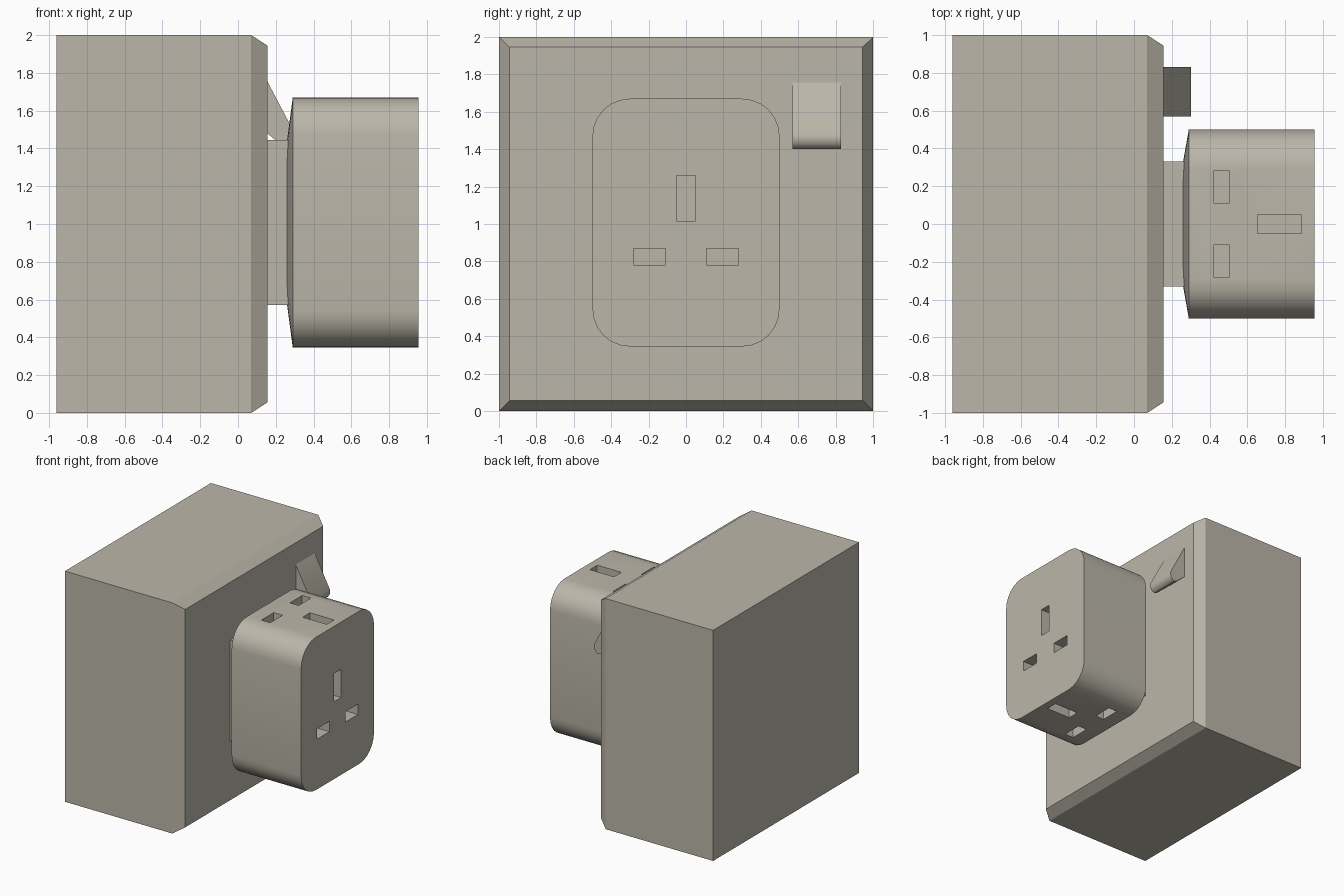
import bpy, bmesh, math

if "Cube" in bpy.data.objects:
    bpy.data.objects.remove(bpy.data.objects["Cube"])

beige = bpy.data.materials.new("warm_grey_plastic")
beige.diffuse_color = (0.50, 0.47, 0.40, 1)
beige.use_nodes = True
beige.node_tree.nodes["Principled BSDF"].inputs["Base Color"].default_value = beige.diffuse_color


def loft(bm, rings):
    """Closed solid through rings that share a vertex count."""
    rows = [[bm.verts.new(p) for p in r] for r in rings]
    for a, b in zip(rows, rows[1:]):
        for i in range(len(a)):
            j = (i + 1) % len(a)
            bm.faces.new((a[i], a[j], b[j], b[i]))
    bm.faces.new(rows[0][::-1])
    bm.faces.new(rows[-1])


def finish(bm, name):
    bmesh.ops.recalc_face_normals(bm, faces=bm.faces[:])
    me = bpy.data.meshes.new(name)
    bm.to_mesh(me)
    bm.free()
    me.materials.append(beige)
    ob = bpy.data.objects.new(name, me)
    bpy.context.collection.objects.link(ob)
    return ob


def activate(ob):
    bpy.ops.object.select_all(action='DESELECT')
    ob.select_set(True)
    bpy.context.view_layer.objects.active = ob


def rect(x, y, z0, z1):
    return [(x, -y, z0), (x, y, z0), (x, y, z1), (x, -y, z1)]


def box(bm, x0, x1, y0, y1, z0, z1):
    loft(bm, [[(x, y0, z0), (x, y1, z0), (x, y1, z1), (x, y0, z1)] for x in (x0, x1)])


# wall box with chamfered face plate
bm = bmesh.new()
loft(bm, [rect(-0.96, 1, 0, 2), rect(0.07, 1, 0, 2), rect(0.155, 0.945, 0.055, 1.945)])
finish(bm, "wall_box")

# rectangular neck behind the adapter
bm = bmesh.new()
box(bm, 0.15, 0.27, -0.33, 0.33, 0.57, 1.445)
finish(bm, "adapter_neck")

# rocker switch, extruded along y
profile = [(0.15, 1.765), (0.3, 1.48), (0.303, 1.455), (0.296, 1.43),
           (0.28, 1.41), (0.26, 1.402), (0.238, 1.41), (0.15, 1.485)]
bm = bmesh.new()
loft(bm, [[(x, y, z) for x, z in profile] for y in (0.57, 0.83)])
switch = finish(bm, "rocker_switch")

# rounded adapter body with a tapered back
CZ, HY, HZ, R, SEG = 1.0075, 0.5, 0.6625, 0.2, 6


def rounded(x, s):
    pts = []
    for q, (sy, sz) in enumerate([(1, 1), (-1, 1), (-1, -1), (1, -1)]):
        for k in range(SEG + 1):
            a = math.pi / 2 * (q + k / SEG)
            pts.append((x, s * (sy * (HY - R) + R * math.cos(a)),
                        CZ + s * (sz * (HZ - R) + R * math.sin(a))))
    return pts


bm = bmesh.new()
loft(bm, [rounded(0.26, 0.66), rounded(0.29, 1), rounded(0.955, 1)])
body = finish(bm, "adapter_body")

# three-pin slots on the front, top and bottom faces
DEPTH = 0.14
bm = bmesh.new()
box(bm, 0.955 - DEPTH, 1.05, -0.05, 0.05, 1.015, 1.26)
for y0, y1 in ((-0.28, -0.11), (0.11, 0.28)):
    box(bm, 0.955 - DEPTH, 1.05, y0, y1, 0.78, 0.87)
for z0, z1 in ((CZ + HZ - DEPTH, 1.8), (0.2, CZ - HZ + DEPTH)):
    box(bm, 0.655, 0.887, -0.05, 0.05, z0, z1)
    for y0, y1 in ((-0.28, -0.11), (0.11, 0.28)):
        box(bm, 0.42, 0.505, y0, y1, z0, z1)
cutter = finish(bm, "slot_cutter")
cutter.hide_render = True

mod = body.modifiers.new("slots", 'BOOLEAN')
mod.operation = 'DIFFERENCE'
mod.solver = 'EXACT'
mod.object = cutter
activate(body)
bpy.ops.object.modifier_apply(modifier=mod.name)
bpy.data.objects.remove(cutter)

for ob in (body, switch):
    activate(ob)
    bpy.ops.object.shade_smooth_by_angle(angle=math.radians(32))
